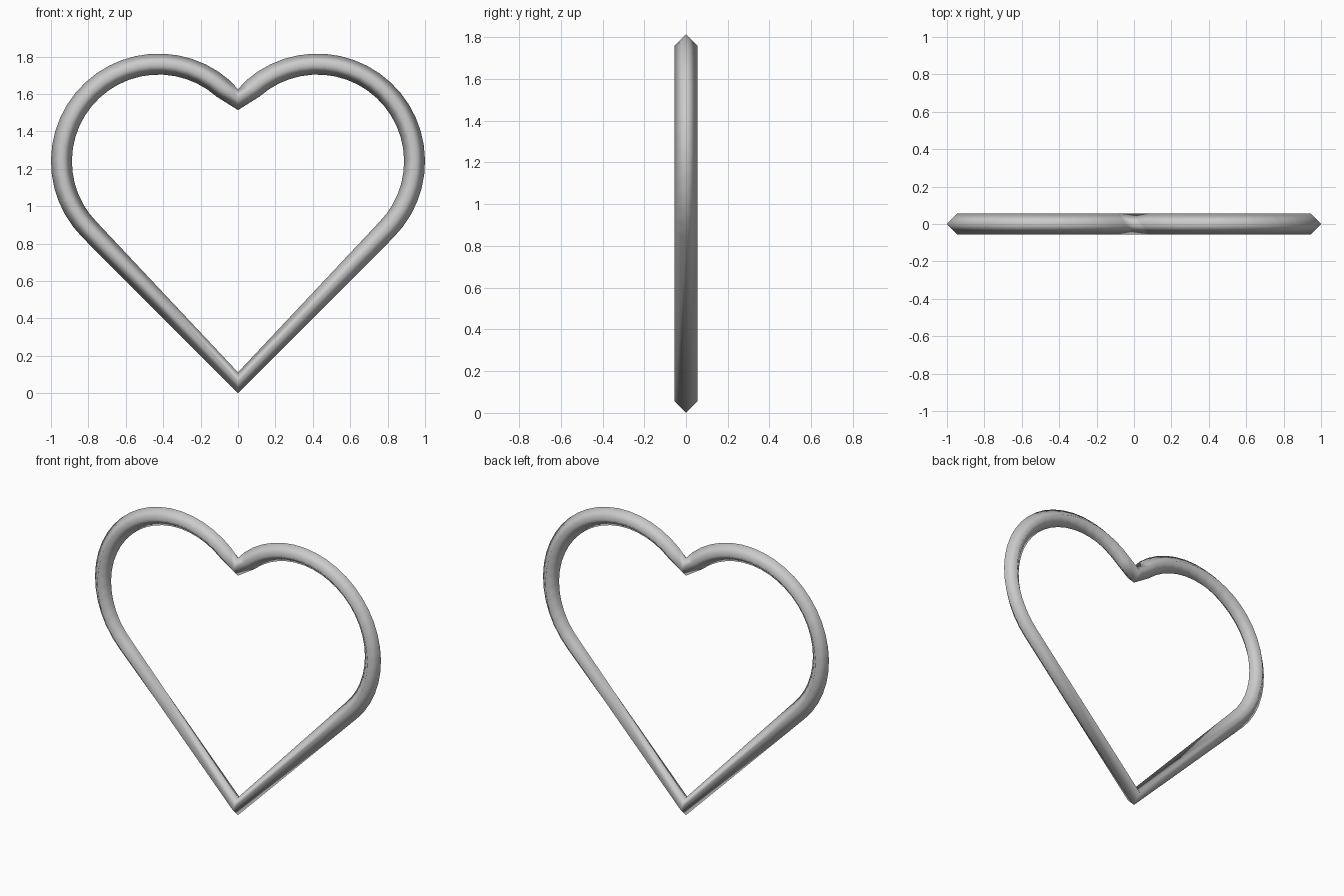
import bpy, bmesh, math
from mathutils import Vector

if "Cube" in bpy.data.objects:
    bpy.data.objects.remove(bpy.data.objects["Cube"])

R = 0.056                      # tube radius
CX, CZ, ARC = 0.424, 1.24, 0.52  # lobe centre and radius
STEPS = 24

metal = bpy.data.materials.new("light_grey")
metal.diffuse_color = (0.6, 0.6, 0.6, 1)
metal.use_nodes = True
metal.node_tree.nodes["Principled BSDF"].inputs["Base Color"].default_value = metal.diffuse_color

# Centre line: bottom tip, right lobe, notch, left lobe
a0, a1 = math.radians(-45), math.radians(139)
right = []
for i in range(STEPS):
    a = a0 + (a1 - a0) * i / STEPS
    right.append(Vector((CX + ARC * math.cos(a), 0, CZ + ARC * math.sin(a))))
left = [Vector((-p.x, 0, p.z)) for p in reversed(right)]
path = [Vector((0, 0, R))] + right + [Vector((0, 0, 1.57))] + left

# Sweep a four-sided diamond section around the closed path
bm = bmesh.new()
rings = []
n = len(path)
for i, p in enumerate(path):
    t = ((path[(i + 1) % n] - p).normalized() + (p - path[i - 1]).normalized()).normalized()
    out = Vector((t.z, 0, -t.x))
    side = Vector((0, 1, 0))
    rings.append([bm.verts.new(p + d * R) for d in (out, side, -out, -side)])
for i in range(n):
    a, b = rings[i], rings[(i + 1) % n]
    for k in range(4):
        m = (k + 1) % 4
        bm.faces.new((a[k], a[m], b[m], b[k]))
bmesh.ops.recalc_face_normals(bm, faces=bm.faces)
for f in bm.faces:
    f.smooth = True

mesh = bpy.data.meshes.new("heart_ring")
bm.to_mesh(mesh)
bm.free()
mesh.materials.append(metal)
bpy.context.collection.objects.link(bpy.data.objects.new("heart_ring", mesh))
